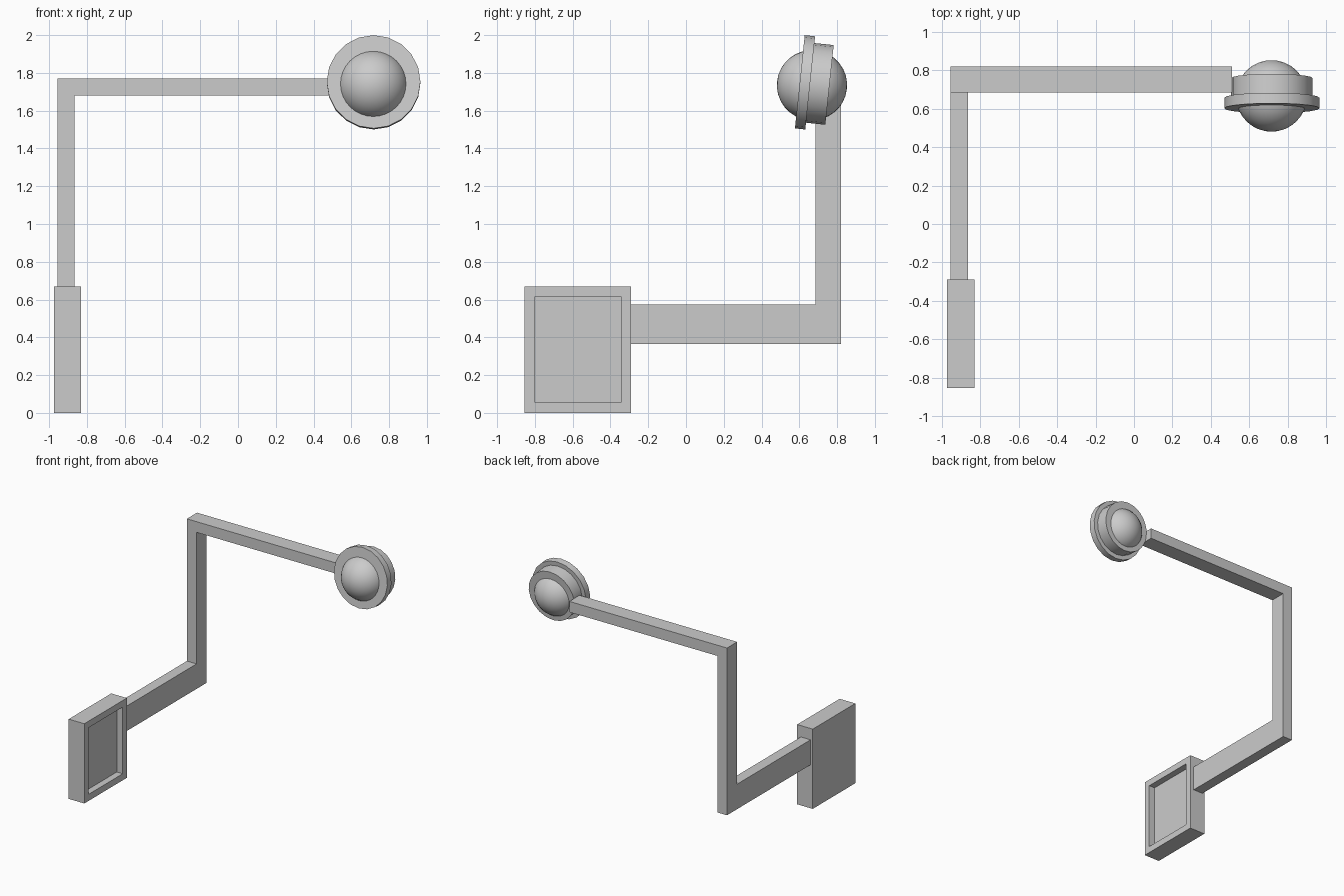
import bpy, bmesh, math
from mathutils import Vector

if "Cube" in bpy.data.objects:
    bpy.data.objects.remove(bpy.data.objects["Cube"])

TILT = math.radians(6)
AXIS = Vector((0, math.cos(TILT), -math.sin(TILT)))   # lamp axis, pointing back


def finish(bm, name):
    bmesh.ops.recalc_face_normals(bm, faces=bm.faces)
    mesh = bpy.data.meshes.new(name)
    bm.to_mesh(mesh)
    bm.free()
    ob = bpy.data.objects.new(name, mesh)
    bpy.context.collection.objects.link(ob)
    return ob


def extrude(bm, faces, offset):
    geom = bmesh.ops.extrude_face_region(bm, geom=faces)["geom"]
    bmesh.ops.translate(bm, vec=offset, verts=[g for g in geom if isinstance(g, bmesh.types.BMVert)])
    return [g for g in geom if isinstance(g, bmesh.types.BMFace)]


def smooth(ob):
    bpy.ops.object.select_all(action="DESELECT")
    ob.select_set(True)
    bpy.context.view_layer.objects.active = ob
    bpy.ops.object.shade_smooth_by_angle(angle=math.radians(35))


# Mounting box with a recessed panel on its +x side
bm = bmesh.new()
corners = [(-0.855, 0), (-0.29, 0), (-0.29, 0.67), (-0.855, 0.67)]
face = bm.faces.new([bm.verts.new((-0.975, y, z)) for y, z in corners])
panel = extrude(bm, [face], (0.145, 0, 0))
bm.faces.new([bm.verts.new((-0.975, y, z)) for y, z in corners]) if face not in bm.faces else None
bmesh.ops.remove_doubles(bm, verts=bm.verts, dist=1e-5)
bmesh.ops.recalc_face_normals(bm, faces=bm.faces)
panel = [f for f in bm.faces if f.calc_center_median().x > -0.835]
bmesh.ops.inset_region(bm, faces=panel, thickness=0.055, use_even_offset=True)
old = list(panel)
extrude(bm, old, (-0.055, 0, 0))
bmesh.ops.delete(bm, geom=[f for f in old if f.is_valid and f.calc_center_median().x > -0.835],
                 context="FACES_ONLY")
finish(bm, "mounting_box")

# Bent arm: L profile in the side plane, whose top end continues sideways
bm = bmesh.new()
pts = [(-0.29, 0.365), (0.82, 0.365), (0.82, 1.68), (0.685, 1.68),
       (0.685, 0.575), (-0.29, 0.575), (0.82, 1.77), (0.685, 1.77)]
v = [bm.verts.new((-0.955, y, z)) for y, z in pts]
lower = bm.faces.new(v[:6])
upper = bm.faces.new((v[3], v[2], v[6], v[7]))
ends = extrude(bm, [lower, upper], (0.09, 0, 0))
tip = [f for f in ends if f.calc_center_median().z > 1.7]
extrude(bm, tip, (1.375, 0, 0))
bmesh.ops.delete(bm, geom=[f for f in tip if f.is_valid], context="FACES_ONLY")
bmesh.ops.holes_fill(bm, edges=[e for e in bm.edges if e.is_boundary], sides=8)
finish(bm, "bent_arm")


# Lamp: stepped rings around a globe
def ring(name, radius, depth, centre):
    bpy.ops.mesh.primitive_cylinder_add(vertices=20, radius=radius, depth=depth, location=centre,
                                        rotation=AXIS.to_track_quat("Z", "X").to_euler())
    ob = bpy.context.object
    ob.name = name
    smooth(ob)


rim = Vector((0.718, 0.63, 1.75))
ring("front_rim", 0.248, 0.055, rim)
ring("rear_collar", 0.212, 0.104, rim + AXIS * 0.0785)

bpy.ops.mesh.primitive_uv_sphere_add(segments=32, ring_count=16, radius=0.186,
                                     location=(0.716, 0.667, 1.735),
                                     rotation=AXIS.to_track_quat("Z", "X").to_euler())
globe = bpy.context.object
globe.name = "lamp_globe"
smooth(globe)
